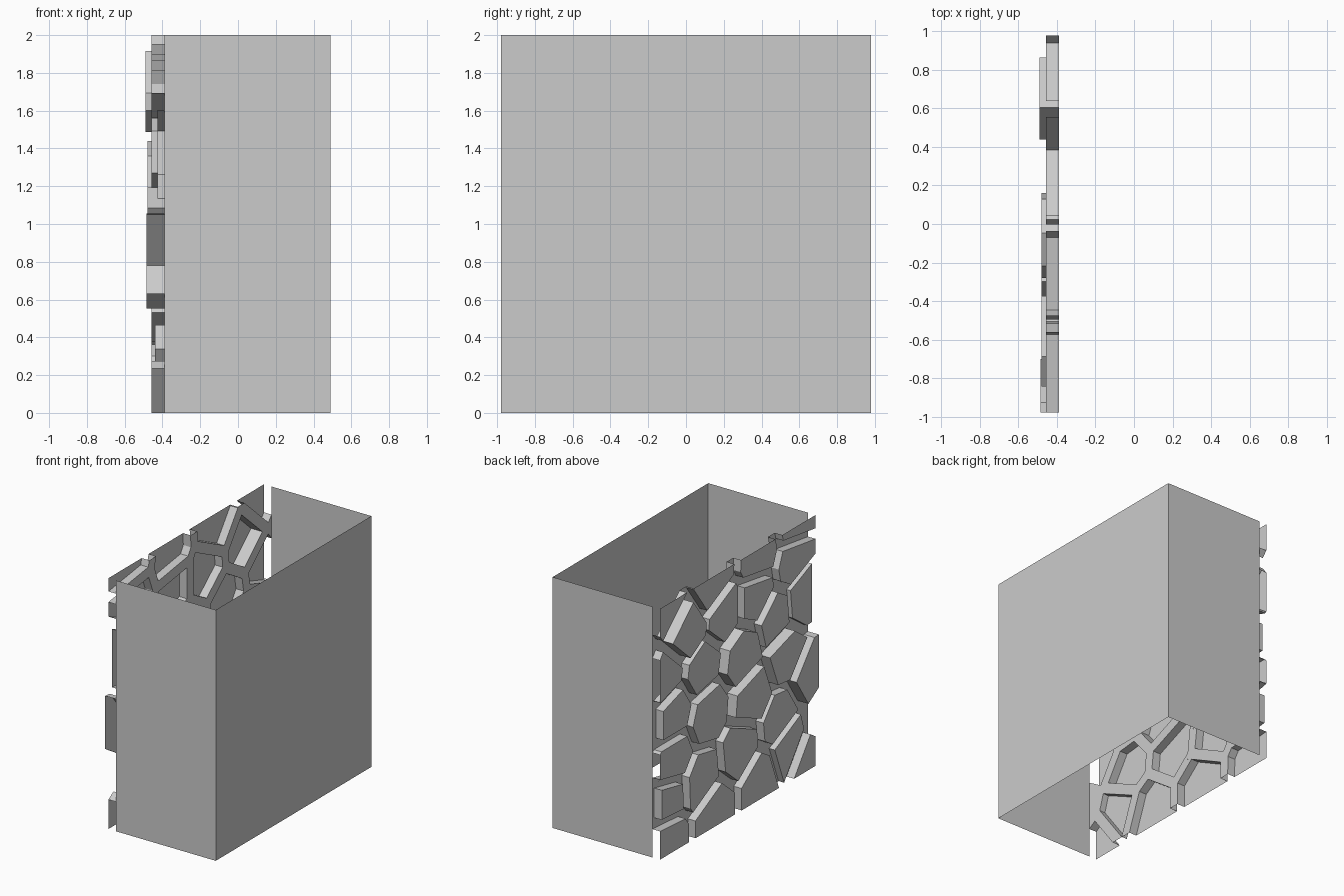
import bpy
from mathutils import Vector

if "Cube" in bpy.data.objects:
    bpy.data.objects.remove(bpy.data.objects["Cube"])

HALF_Y, TOP = 0.98, 2.0
BACK_X, FACE_X = 0.49, -0.39
GAP = 0.042          # half the mortar joint width


def make_object(name, polys):
    """Mesh object from a list of polygons, with shared corners welded."""
    index, verts, faces = {}, [], []
    for poly in polys:
        face = []
        for p in poly:
            key = tuple(round(c, 4) for c in p)
            if key not in index:
                index[key] = len(verts)
                verts.append(key)
            if index[key] not in face:
                face.append(index[key])
        if len(face) > 2:
            faces.append(face)
    mesh = bpy.data.meshes.new(name)
    mesh.from_pydata(verts, [], faces)
    mesh.update()
    obj = bpy.data.objects.new(name, mesh)
    bpy.context.collection.objects.link(obj)
    return obj


def clip(poly, point, normal):
    """Part of a convex 2D polygon on the negative side of a line."""
    out = []
    for a, b in zip(poly, poly[1:] + poly[:1]):
        da, db = (a - point).dot(normal), (b - point).dot(normal)
        if da <= 0:
            out.append(a)
        if da * db < 0:
            out.append(a.lerp(b, da / (da - db)))
    return out


def on_border(a, b):
    """True for an edge lying on the outline of the wall."""
    e = 1e-4
    side = any(abs(a.x - s) < e and abs(b.x - s) < e for s in (-HALF_Y, HALF_Y))
    return side or any(abs(a.y - s) < e and abs(b.y - s) < e for s in (0, TOP))


# plain walls: front, right and back, open at top and bottom
plan = [(FACE_X, -HALF_Y), (BACK_X, -HALF_Y), (BACK_X, HALF_Y), (FACE_X, HALF_Y)]
make_object("plain_walls", [[(*a, 0), (*b, 0), (*b, TOP), (*a, TOP)]
                            for a, b in zip(plan, plan[1:])])

# stone centres (y, z) by row
centres = [
    (.90, 1.97), (.30, 1.93), (-.29, 1.91), (-.76, 2.03),
    (.64, 1.68), (.16, 1.64), (-.25, 1.64), (-.72, 1.74),
    (.89, 1.40), (.43, 1.32), (-.06, 1.23), (-.50, 1.36), (-.86, 1.40),
    (.79, 1.08), (.35, .92), (-.18, .86), (-.60, 1.03), (-.90, .78),
    (.79, .71), (.44, .43), (-.03, .49), (-.55, .55),
    (.85, .41), (.87, .11), (.28, .12), (-.29, .13), (-.68, .28), (-.92, .10)]
# off-wall centres that leave mortar along the side edges
outside = [(1.25, 1.68), (1.15, .41), (1.17, 1.08), (-1.12, .42)]
# stones standing out more or less than the usual depth
depth = {4: .49, 10: .48, 12: .425, 15: .48, 16: .48, 17: .485, 26: .44}

sites = [Vector(c) for c in centres + outside]
outline = [Vector(p) for p in
           [(-HALF_Y, 0), (-HALF_Y, TOP), (HALF_Y, TOP), (HALF_Y, 0)]]

mortar, stones = [], []
for i, site in enumerate(sites):
    cuts = []
    for other in sites:
        if other is not site:
            cuts.append(((site + other) / 2, (other - site).normalized()))
    cell = outline
    for p, n in cuts:
        cell = clip(cell, p, n)
    if len(cell) < 3:
        continue
    if i >= len(centres):
        mortar.append([(FACE_X, *v) for v in cell])
        continue
    # trim joints from the cell; the remainder is the stone
    for p, n in cuts:
        edge = p - n * GAP
        strip = clip(cell, edge, -n)
        if len(strip) > 2:
            mortar.append([(FACE_X, *v) for v in strip])
            cell = clip(cell, edge, n)
    cap_x = -depth.get(i, .457)
    stones.append([(cap_x, *v) for v in cell])
    for a, b in zip(cell, cell[1:] + cell[:1]):
        if not on_border(a, b):
            stones.append([(FACE_X, *a), (FACE_X, *b), (cap_x, *b), (cap_x, *a)])

make_object("mortar", mortar)
make_object("stones", stones)
